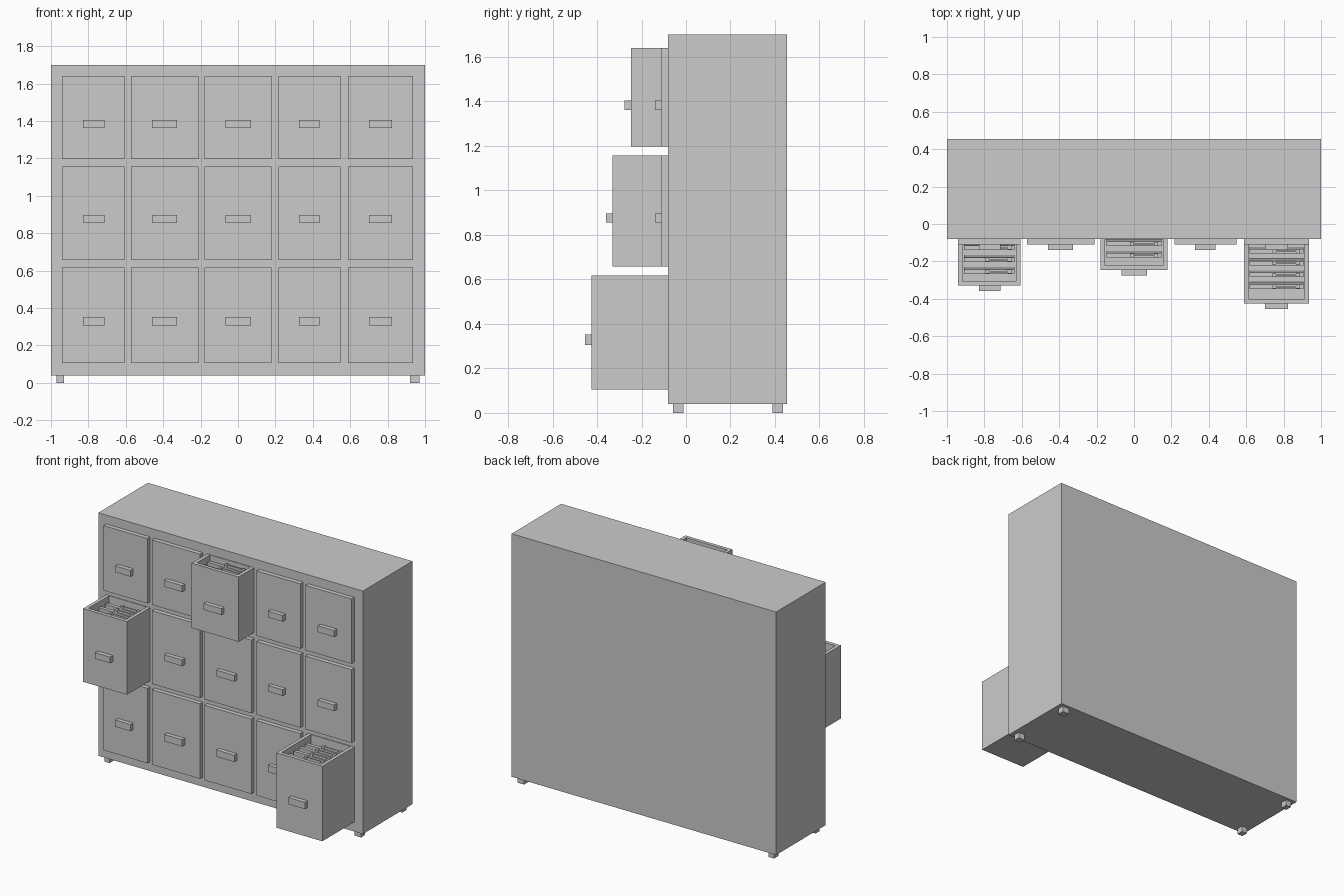
import bpy, bmesh

if "Cube" in bpy.data.objects:
    bpy.data.objects.remove(bpy.data.objects["Cube"])


def finish(bm, name):
    bmesh.ops.recalc_face_normals(bm, faces=bm.faces)
    me = bpy.data.meshes.new(name)
    bm.to_mesh(me)
    bm.free()
    ob = bpy.data.objects.new(name, me)
    bpy.context.collection.objects.link(ob)
    return ob


def add_box(bm, x, y, z, lean=0.0):
    """Add a box spanning three (min, max) ranges; lean shifts its bottom in y."""
    for v in bmesh.ops.create_cube(bm, size=1)["verts"]:
        low = v.co.z < 0
        v.co = (x[v.co.x > 0], y[v.co.y > 0] + (lean if low else 0), z[v.co.z > 0])


def box(name, x, y, z):
    bm = bmesh.new()
    add_box(bm, x, y, z)
    return finish(bm, name)


def open_drawer(name, x, y, z, wall=0.024):
    """Box whose top is inset and pushed down into a deep tray."""
    bm = bmesh.new()
    add_box(bm, x, y, z)
    bm.normal_update()
    top = max(bm.faces, key=lambda f: f.calc_center_median().z)
    bmesh.ops.inset_region(bm, faces=[top], thickness=wall, use_even_offset=True)
    # the tray continues right up to the cabinet front
    for v in top.verts:
        if v.co.y > (y[0] + y[1]) / 2:
            v.co.y = y[1] - 0.004
    floor = bmesh.ops.extrude_discrete_faces(bm, faces=[top])["faces"][0]
    for v in floor.verts:
        v.co.z = z[0] + wall
    return finish(bm, name)


def folder(name, x, y, z):
    """Leaning file folder with a raised label tab held by two pegs."""
    bm = bmesh.new()
    add_box(bm, x, (y - 0.012, y + 0.012), z, lean=0.012)
    w = x[1] - x[0]
    peg_a, peg_b = x[0] + w * 0.46, x[0] + w * 0.9
    top = z[1]
    add_box(bm, (peg_a, peg_b), (y - 0.004, y + 0.004), (top - 0.002, top + 0.016))
    for p in (peg_a, peg_b):
        add_box(bm, (p - 0.01, p + 0.01), (y - 0.011, y + 0.011), (top - 0.002, top + 0.018))
    return finish(bm, name)


FRONT = -0.08

# Cabinet body
box("cabinet_body", (-1, 1), (FRONT, 0.455), (0.04, 1.70))

# Feet
for side, x in (("left", (-0.97, -0.93)), ("right", (0.92, 0.97))):
    box(f"front_{side}_foot", x, (-0.058, -0.012), (0, 0.042))
    box(f"back_{side}_foot", x, (0.388, 0.435), (0, 0.042))

# Drawer grid: (panel range, handle range)
columns = [((-0.94, -0.608), (-0.83, -0.715)),
           ((-0.573, -0.212), (-0.46, -0.325)),
           ((-0.178, 0.178), (-0.067, 0.069)),
           ((0.217, 0.548), (0.325, 0.435)),
           ((0.587, 0.935), (0.70, 0.824))]
rows = [((0.105, 0.617), (0.306, 0.352)),
        ((0.657, 1.157), (0.855, 0.897)),
        ((1.197, 1.64), (1.362, 1.405))]

# Pulled out drawers: (column, row) -> front y, folder y positions
pulled = {(4, 0): (-0.425, (-0.146, -0.209, -0.272, -0.335)),
          (0, 1): (-0.33, (-0.126, -0.19, -0.254)),
          (2, 2): (-0.247, (-0.106, -0.168))}

for c, (px, hx) in enumerate(columns):
    for r, (pz, hz) in enumerate(rows):
        tag = f"{c + 1}_{r + 1}"
        if (c, r) in pulled:
            y, files = pulled[c, r]
            open_drawer(f"open_drawer_{tag}", px, (y, FRONT), pz)
            for i, fy in enumerate(files):
                folder(f"folder_{tag}_{i + 1}", (px[0] + 0.03, px[1] - 0.03), fy,
                       (pz[0] + 0.022, pz[1] - 0.035))
        else:
            y = -0.11
            box(f"drawer_front_{tag}", px, (y, FRONT), pz)
        box(f"handle_{tag}", hx, (y - 0.029, y), hz)
